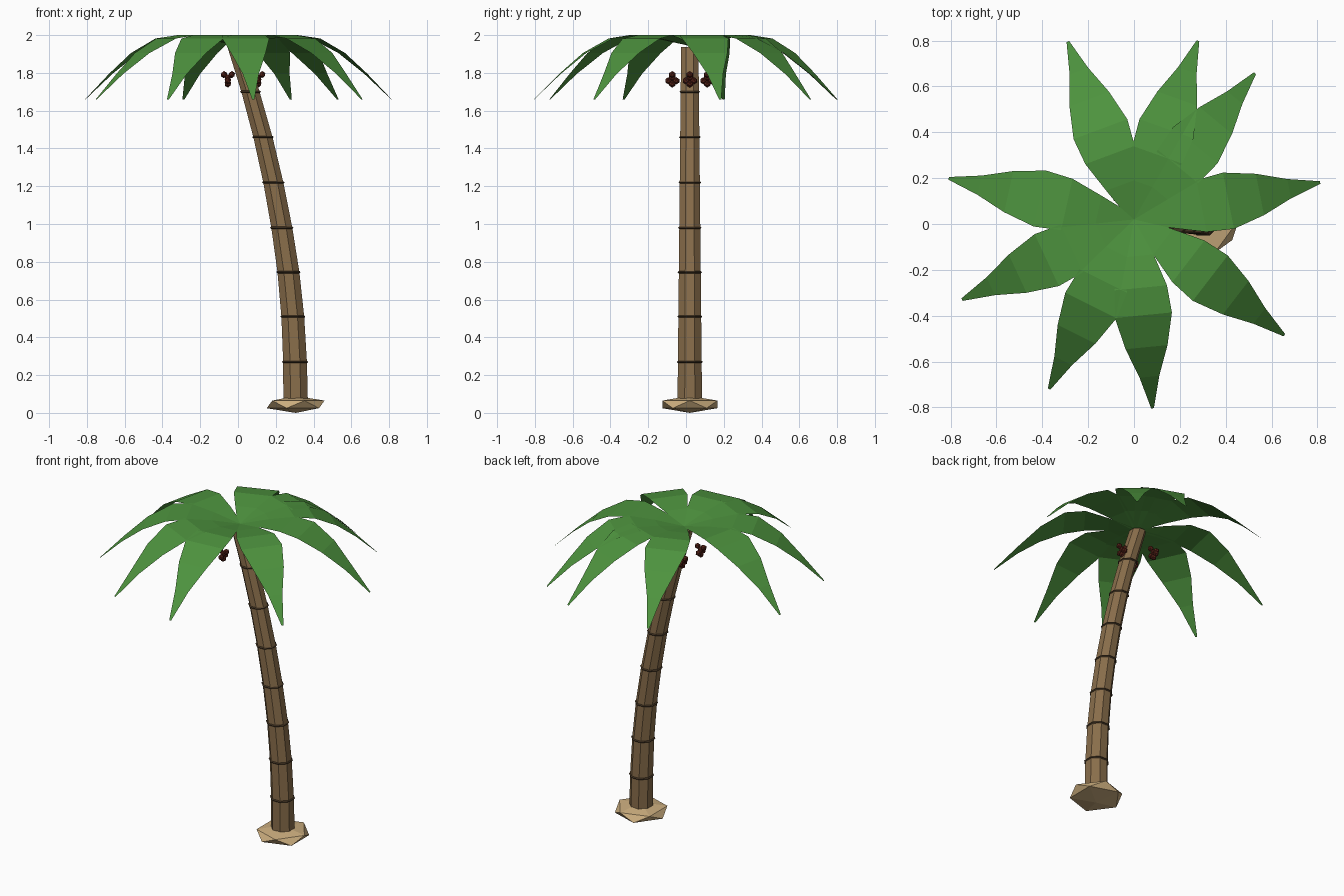
import bpy, bmesh, math
from mathutils import Matrix, Vector

if "Cube" in bpy.data.objects:
    bpy.data.objects.remove(bpy.data.objects["Cube"], do_unlink=True)

CROWN = Vector((0, 0.02, 0))


def material(name, r, g, b):
    m = bpy.data.materials.new(name)
    m.use_nodes = True
    m.diffuse_color = (r, g, b, 1)
    bsdf = m.node_tree.nodes["Principled BSDF"]
    bsdf.inputs["Base Color"].default_value = (r, g, b, 1)
    bsdf.inputs["Roughness"].default_value = 0.9
    return m


leaf_green = material("leaf green", 0.075, 0.29, 0.048)
bark_brown = material("bark brown", 0.25, 0.155, 0.07)
ring_brown = material("dark ring brown", 0.06, 0.037, 0.018)
sand = material("sand", 0.6, 0.42, 0.21)
fruit_red = material("fruit red brown", 0.1, 0.018, 0.01)


def finish(name, bm, mat):
    mesh = bpy.data.meshes.new(name)
    bm.to_mesh(mesh)
    bm.free()
    mesh.materials.append(mat)
    obj = bpy.data.objects.new(name, mesh)
    bpy.context.collection.objects.link(obj)
    return obj


def loft(bm, loops, close_ring=False, caps=False):
    """Bridge equal-sided loops of points with quads."""
    rows = [[bm.verts.new(p) for p in loop] for loop in loops]
    n = len(rows[0])
    pairs = list(zip(rows, rows[1:]))
    if close_ring:
        pairs.append((rows[-1], rows[0]))
    for a, b in pairs:
        for i in range(n):
            j = (i + 1) % n
            bm.faces.new((a[i], a[j], b[j], b[i]))
    if caps:
        bm.faces.new(rows[0][::-1])
        bm.faces.new(rows[-1])
    bmesh.ops.recalc_face_normals(bm, faces=bm.faces)


def octagon(x, z, radius):
    angles = [math.radians(22.5 + 45 * i) for i in range(8)]
    return [(x + radius * math.cos(a), CROWN.y + radius * math.sin(a), z)
            for a in angles]


# Leaning trunk: centre x and height of each joint
joints = [(0.305, 0.05), (0.302, 0.27), (0.29, 0.51), (0.267, 0.745),
          (0.232, 0.98), (0.187, 1.22), (0.132, 1.46), (0.066, 1.70),
          (-0.01, 1.937)]


def trunk_radius(z):
    return 0.071 - 0.011 * z


bm = bmesh.new()
loft(bm, [octagon(x, z, trunk_radius(z)) for x, z in joints], caps=True)
finish("trunk", bm, bark_brown)

# Thin raised rings around the joints
for k, (x, z) in enumerate(joints[1:-1]):
    r = trunk_radius(z) + 0.001
    section = [(0.006, 0), (0, 0.006), (-0.006, 0), (0, -0.006)]
    bm = bmesh.new()
    loft(bm, [octagon(x, z + dz, r + dr) for dr, dz in section], close_ring=True)
    finish(f"trunk_ring_{k + 1}", bm, ring_brown)

# Faceted mound of sand at the foot
bm = bmesh.new()
bmesh.ops.create_icosphere(
    bm, subdivisions=1, radius=1,
    matrix=Matrix.Translation((0.305, 0.02, 0.045))
    @ Matrix.Diagonal((0.171, 0.171, 0.045, 1)))
finish("sand_mound", bm, sand)

# Drooping leaves: distance out, height, half width
leaf_profile = [(0, 1.945, 0.015), (0.16, 1.98, 0.07), (0.3, 2.0, 0.115),
                (0.42, 1.982, 0.125), (0.56, 1.905, 0.092),
                (0.69, 1.795, 0.043), (0.828, 1.66, 0.006)]
leaf_angles = [11.2, 50.4, 70.3, 110.4, 167.5, 205, 243.4, 275.6, 322.4]
for k, angle in enumerate(leaf_angles):
    bm = bmesh.new()
    rows = [[bm.verts.new((d, s * w, z)) for s in (-1, 1)]
            for d, z, w in leaf_profile]
    for a, b in zip(rows, rows[1:]):
        bm.faces.new((a[0], b[0], b[1], a[1]))
    bm.transform(Matrix.Translation(CROWN)
                 @ Matrix.Rotation(math.radians(angle), 4, "Z"))
    finish(f"leaf_{k + 1}", bm, leaf_green)

# Three bunches of small fruit under the crown
berries = [(0.021, 0, 0.023), (-0.021, 0, 0.023), (0, 0.021, -0.01),
           (0, -0.021, -0.01), (0, 0, 0.006), (0, 0, -0.027)]
for k in range(3):
    a = math.radians(120 * k)
    centre = CROWN + Vector((0.107 * math.cos(a), 0.107 * math.sin(a), 1.768))
    bm = bmesh.new()
    for berry in berries:
        bmesh.ops.create_icosphere(bm, subdivisions=1, radius=0.019,
                                   matrix=Matrix.Translation(centre + Vector(berry)))
    finish(f"fruit_bunch_{k + 1}", bm, fruit_red)
